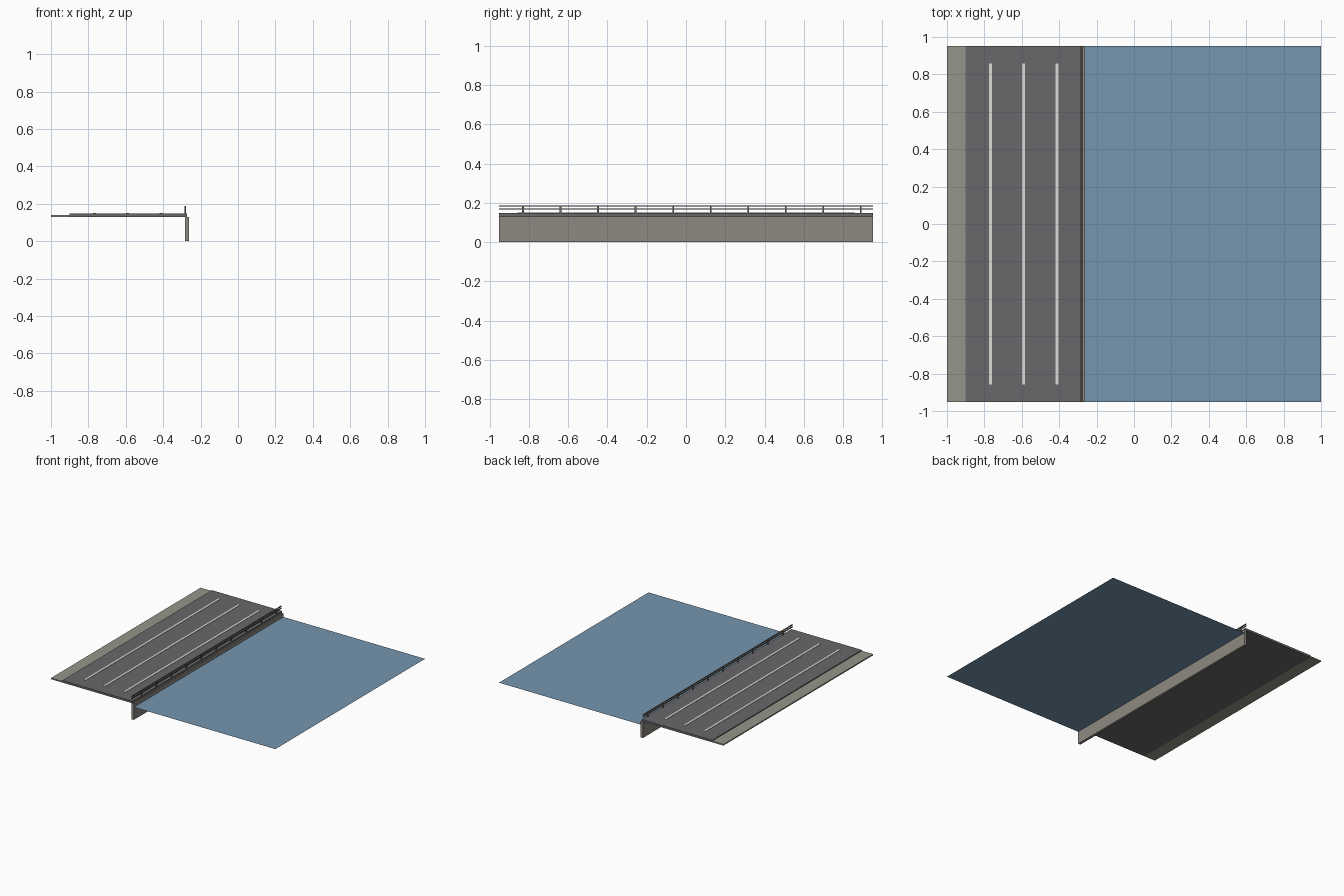
import bpy

if "Cube" in bpy.data.objects:
    bpy.data.objects.remove(bpy.data.objects["Cube"])

HALF = 0.952  # half length of the waterfront along y


def material(name, rgb):
    m = bpy.data.materials.new(name)
    m.diffuse_color = (*rgb, 1)
    m.use_nodes = True
    m.node_tree.nodes["Principled BSDF"].inputs["Base Color"].default_value = m.diffuse_color
    return m


def box(name, x, y, z, mat):
    """Box from (min, max) ranges on each axis."""
    spans = (x, y, z)
    bpy.ops.mesh.primitive_cube_add(size=1, location=[(a + b) / 2 for a, b in spans])
    o = bpy.context.object
    o.name = name
    o.scale = [b - a for a, b in spans]
    bpy.ops.object.transform_apply(location=False, rotation=False, scale=True)
    o.data.materials.append(mat)
    return o


asphalt = material("asphalt", (0.14, 0.14, 0.145))
paving = material("paving", (0.30, 0.30, 0.25))
stone = material("stone", (0.27, 0.25, 0.22))
paint = material("paint", (0.72, 0.72, 0.68))
metal = material("railing_metal", (0.16, 0.13, 0.10))
blue = material("water", (0.18, 0.30, 0.42))

full = (-HALF, HALF)

# Pavement strip, road slab and quay wall
box("pavement", (-1.0, -0.9), full, (0.13, 0.14), paving)
box("road", (-0.9, -0.273), full, (0.13, 0.147), asphalt)
box("quay_wall", (-0.283, -0.262), full, (0.0, 0.13), stone)

# Painted lane lines
for i, x in enumerate((-0.767, -0.59, -0.412)):
    box(f"lane_line_{i + 1}", (x - 0.008, x + 0.008), (-0.857, 0.857), (0.147, 0.15), paint)

# Railing: two long rails on evenly spaced posts
for name, z in (("lower_rail", 0.168), ("top_rail", 0.184)):
    box(name, (-0.285, -0.277), full, (z - 0.003, z + 0.003), metal)
for i in range(10):
    y = -0.83 + i * 0.191
    box(f"railing_post_{i + 1}", (-0.285, -0.277), (y - 0.004, y + 0.004), (0.147, 0.184), metal)

# Water surface
bpy.ops.mesh.primitive_plane_add(size=1, location=((1.0 - 0.262) / 2, 0, 0.102))
water = bpy.context.object
water.name = "water_surface"
water.scale = (1.262, 2 * HALF, 1)
bpy.ops.object.transform_apply(location=False, rotation=False, scale=True)
water.data.materials.append(blue)
